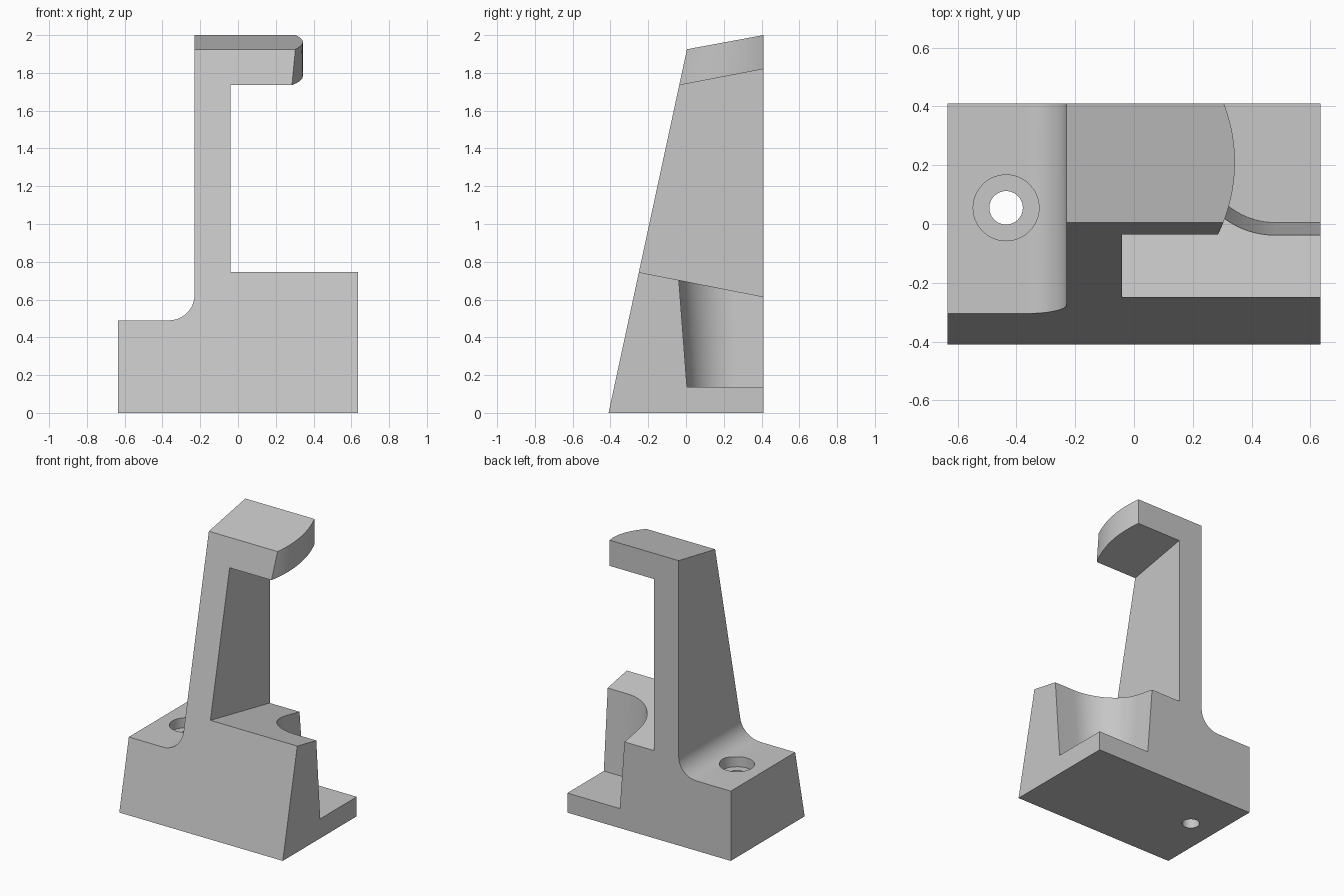
import bpy, bmesh
from math import sin, cos, pi, sqrt, radians

cube = bpy.data.objects.get("Cube")
if cube:
    bpy.data.objects.remove(cube, do_unlink=True)

HALF_X, HALF_Y = 0.635, 0.41
LEAN = 0.2156            # slope of the front plane

grey = bpy.data.materials.new("plain grey")
grey.use_nodes = True
grey.diffuse_color = (0.57, 0.57, 0.57, 1)
grey.node_tree.nodes["Principled BSDF"].inputs["Base Color"].default_value = grey.diffuse_color


def loft(name, rings):
    """Closed solid through rings with equal point counts."""
    bm = bmesh.new()
    loops = [[bm.verts.new(p) for p in ring] for ring in rings]
    n = len(loops[0])
    for a, b in zip(loops, loops[1:]):
        for i in range(n):
            j = (i + 1) % n
            bm.faces.new((a[i], a[j], b[j], b[i]))
    bm.faces.new(loops[0][::-1])
    bm.faces.new(loops[-1])
    bmesh.ops.recalc_face_normals(bm, faces=bm.faces)
    # merge the flat strips
    bmesh.ops.dissolve_limit(bm, angle_limit=0.004, verts=bm.verts, edges=bm.edges)
    mesh = bpy.data.meshes.new(name)
    bm.to_mesh(mesh)
    bm.free()
    mesh.materials.append(grey)
    obj = bpy.data.objects.new(name, mesh)
    bpy.context.collection.objects.link(obj)
    return obj


def disc(cx, cy, r, z, n=48):
    return [(cx + r * cos(2 * pi * i / n), cy + r * sin(2 * pi * i / n), z) for i in range(n)]


def cut(target, cutter):
    cutter.hide_render = True
    mod = target.modifiers.new("cut", "BOOLEAN")
    mod.operation, mod.solver, mod.object = "DIFFERENCE", "EXACT", cutter
    bpy.context.view_layer.objects.active = target
    bpy.ops.object.modifier_apply(modifier=mod.name)
    bpy.data.objects.remove(cutter, do_unlink=True)


# Bracket outline: (x, z at the front, z at the back); x None is the rounded tip
FILLET, LEDGE, WALL = 0.135, 0.49, -0.23
outline = [(-HALF_X, 0, 0), (HALF_X, 0, 0), (HALF_X, 0.745, 0.615), (-0.04, 0.745, 0.615),
           (-0.04, 1.735, 1.82), (None, 1.735, 1.82), (None, 1.925, 2.0), (WALL, 1.925, 2.0)]
for i in range(13):
    a = pi / 2 * i / 12
    z = LEDGE + FILLET * (1 - sin(a))
    outline.append((WALL - FILLET * (1 - cos(a)), z, z))
outline.append((-HALF_X, LEDGE, LEDGE))


def tip_x(y, radius=0.555):
    return 0.343 - radius + sqrt(radius ** 2 - (y - 0.21) ** 2)


def section(t):
    ring = []
    for x, zf, zb in outline:
        yf = -HALF_Y + LEAN * zf
        y = yf + (HALF_Y - yf) * t
        ring.append((tip_x(y) if x is None else x, y, zf + (zb - zf) * t))
    return ring


bracket = loft("bracket", [section(i / 24) for i in range(25)])


# Drafted recess with a rounded inner corner
def recess_ring(z):
    cx, cy = 0.48, 0.258
    r = 0.253 + 0.076 * (z - 0.137)
    arc = [(cx - r * cos(a), cy - r * sin(a), z) for a in (pi / 2 * i / 20 for i in range(21))]
    return arc + [(1, cy - r, z), (1, 1, z), (cx - r, 1, z)]


cut(bracket, loft("recess_cutter", [recess_ring(0.137), recess_ring(1.0)]))

# Counterbored screw hole
for name, r, low in (("bore_cutter", 0.057, -0.1), ("counterbore_cutter", 0.112, 0.42)):
    cut(bracket, loft(name, [disc(-0.435, 0.055, r, low), disc(-0.435, 0.055, r, 0.8)]))

bpy.ops.object.select_all(action="DESELECT")
bracket.select_set(True)
bpy.context.view_layer.objects.active = bracket
bpy.ops.object.shade_smooth_by_angle(angle=radians(25))
